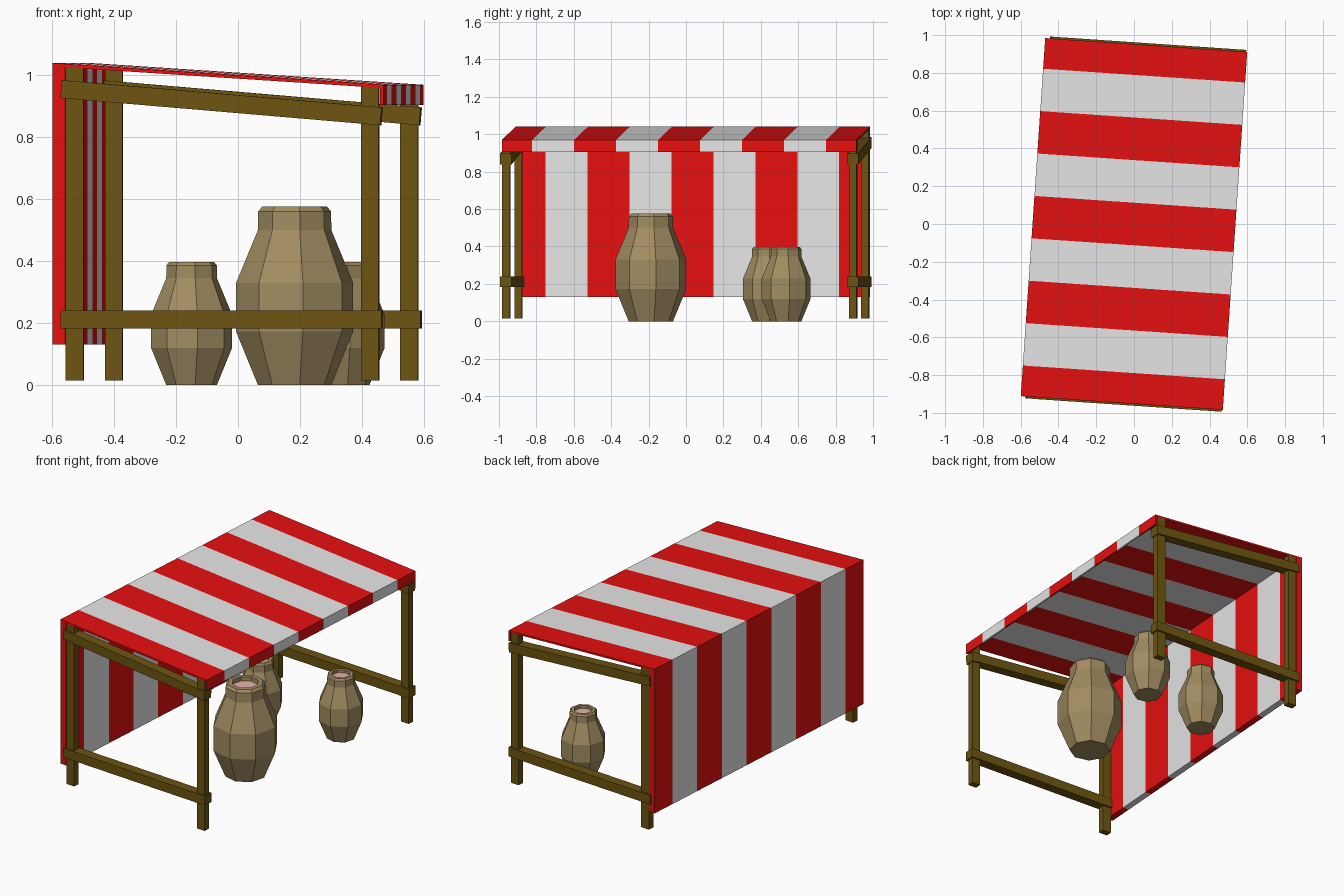
import bpy, bmesh, math
from mathutils import Matrix

if "Cube" in bpy.data.objects:
    bpy.data.objects.remove(bpy.data.objects["Cube"])

TURN = Matrix.Rotation(math.radians(-3.9), 4, 'Z')   # whole stall is slightly turned


def material(name, rgb):
    m = bpy.data.materials.new(name)
    m.diffuse_color = (*rgb, 1)
    m.use_nodes = True
    m.node_tree.nodes["Principled BSDF"].inputs["Base Color"].default_value = m.diffuse_color
    return m


RED = material("red_cloth", (0.8, 0.005, 0.005))
WHITE = material("white_cloth", (0.8, 0.8, 0.8))
WOOD = material("brown_wood", (0.15, 0.088, 0.005))
CLAY = material("tan_clay", (0.36, 0.265, 0.12))
PINK = material("pink_filling", (0.8, 0.45, 0.4))


def finish(name, bm, mats, matrix):
    bmesh.ops.recalc_face_normals(bm, faces=bm.faces)
    me = bpy.data.meshes.new(name)
    bm.to_mesh(me)
    bm.free()
    for m in mats:
        me.materials.append(m)
    ob = bpy.data.objects.new(name, me)
    ob.matrix_world = matrix
    bpy.context.collection.objects.link(ob)
    return ob


def beam(name, centre, size, tilt=0):
    bm = bmesh.new()
    bmesh.ops.create_cube(bm, size=1, matrix=Matrix.Diagonal((*size, 1)))
    finish(name, bm, [WOOD],
           TURN @ Matrix.Translation(centre) @ Matrix.Rotation(tilt, 4, 'Y'))


# wooden frame: four posts, two low rails, two sloping top rails
for side, s in (("front", -1), ("back", 1)):
    for end, x, top in (("left", -0.465, 1.026), ("right", 0.492, 0.964)):
        beam(f"{side}_{end}_post", (x, s * 0.929, (top + 0.015) / 2),
             (0.057, 0.041, top - 0.015))
    beam(f"{side}_low_rail", (0.01, s * 0.929, 0.211), (1.04, 0.062, 0.058))
    beam(f"{side}_top_rail", (0.01, s * 0.929, 0.912), (1.04, 0.062, 0.058),
         math.radians(4.85))

# striped cloth: one section (back sheet, roof, valance) swept through the stripes
section = [(-0.536, 0.13), (-0.536, 1.04), (0.536, 0.97), (0.536, 0.905),
           (0.525, 0.905), (0.525, 0.96), (-0.495, 1.026), (-0.495, 0.13)]
steps = [-0.95] + [-0.7875 + 0.225 * i for i in range(8)] + [0.95]
bm = bmesh.new()
rings = [[bm.verts.new((x, y, z)) for x, z in section] for y in steps]
for i, (a, b) in enumerate(zip(rings, rings[1:])):
    for j in range(8):
        k = (j + 1) % 8
        bm.faces.new((a[j], a[k], b[k], b[j])).material_index = i % 2
for ring in (rings[0], rings[-1]):
    for j in range(3):
        bm.faces.new((ring[j], ring[j + 1], ring[6 - j], ring[7 - j]))
finish("striped_awning", bm, [RED, WHITE], TURN)

# eight-sided urns with a recessed pink filling
profile = [(0.12, 0), (0.191, 0.172), (0.191, 0.33), (0.12, 0.5), (0.119, 0.56),
           (0.106, 0.576), (0.078, 0.576), (0.078, 0.55)]


def urn(name, x, y, scale):
    bm = bmesh.new()
    rings = []
    for r, z in profile:
        angles = [math.radians(8 + 45 * i) for i in range(8)]
        rings.append([bm.verts.new((r * math.cos(a), r * math.sin(a), z)) for a in angles])
    for a, b in zip(rings, rings[1:]):
        for j in range(8):
            k = (j + 1) % 8
            bm.faces.new((a[j], a[k], b[k], b[j]))
    bm.faces.new(rings[0])
    bm.faces.new(rings[-1]).material_index = 1
    finish(name, bm, [CLAY, PINK],
           Matrix.Translation((x, y, 0)) @ Matrix.Scale(scale, 4))


urn("large_urn", 0.183, -0.188, 1)
urn("small_urn_left", -0.15, 0.435, 0.69)
urn("small_urn_right", 0.343, 0.535, 0.69)
